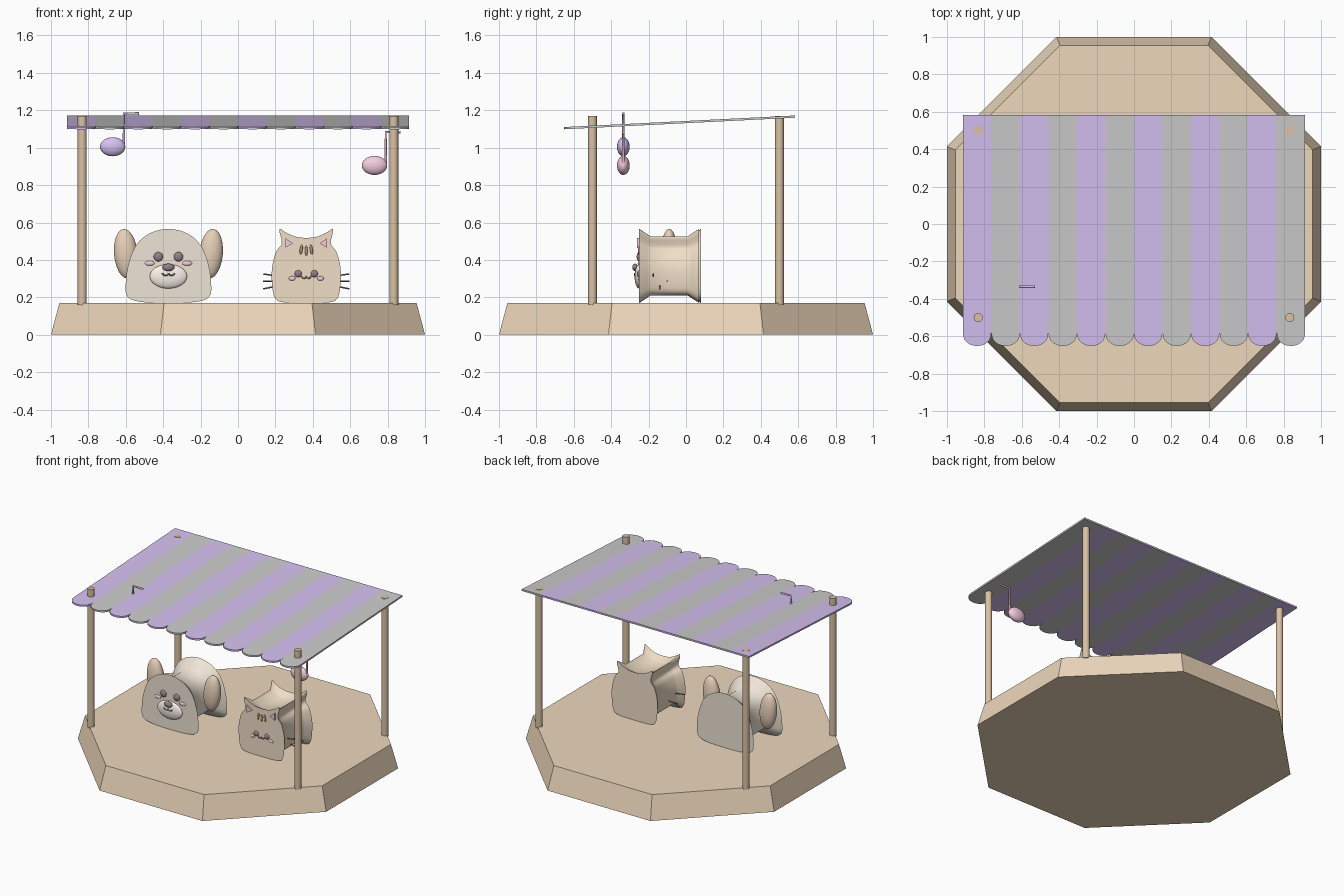
import bpy, bmesh, math
from mathutils import Vector

if "Cube" in bpy.data.objects:
    bpy.data.objects.remove(bpy.data.objects["Cube"])


def material(name, r, g, b):
    m = bpy.data.materials.new(name)
    m.diffuse_color = (r, g, b, 1)
    m.use_nodes = True
    m.node_tree.nodes["Principled BSDF"].inputs["Base Color"].default_value = m.diffuse_color
    return m


WOOD = material("wood", 0.85, 0.68, 0.5)
POST = material("post_wood", 0.7, 0.54, 0.37)
PURPLE = material("purple", 0.67, 0.53, 0.88)
PINK = material("pink", 0.92, 0.6, 0.72)
CREAM = material("cream", 0.86, 0.78, 0.67)
TAN = material("tan", 0.88, 0.74, 0.58)
EAR = material("ear_tan", 0.8, 0.63, 0.48)
PALE = material("pale", 0.95, 0.9, 0.82)
DARK = material("dark", 0.3, 0.22, 0.25)
BROWN = material("brown", 0.45, 0.3, 0.2)


def finish(ob, name, mat, smooth=True):
    ob.name = name
    if mat:
        ob.data.materials.append(mat)
    if smooth:
        bpy.ops.object.select_all(action='DESELECT')
        ob.select_set(True)
        bpy.context.view_layer.objects.active = ob
        bpy.ops.object.shade_smooth_by_angle(angle=math.radians(40))
    return ob


def from_bmesh(bm, name, mat, smooth=True):
    bmesh.ops.recalc_face_normals(bm, faces=bm.faces)
    me = bpy.data.meshes.new(name)
    bm.to_mesh(me)
    bm.free()
    ob = bpy.data.objects.new(name, me)
    bpy.context.collection.objects.link(ob)
    return finish(ob, name, mat, smooth)


def ball(name, loc, radii, mat, tilt=0, seg=24):
    bpy.ops.mesh.primitive_uv_sphere_add(segments=seg, ring_count=seg // 2,
                                         location=loc, rotation=(0, tilt, 0))
    ob = bpy.context.object
    ob.scale = radii
    return finish(ob, name, mat)


def tube(name, pts, radius, mat):
    cu = bpy.data.curves.new(name, 'CURVE')
    cu.dimensions = '3D'
    cu.bevel_depth = radius
    cu.bevel_resolution = 2
    cu.use_fill_caps = True
    sp = cu.splines.new('POLY')
    sp.points.add(len(pts) - 1)
    for p, c in zip(sp.points, pts):
        p.co = (*c, 1)
    ob = bpy.data.objects.new(name, cu)
    bpy.context.collection.objects.link(ob)
    cu.materials.append(mat)
    return ob


def smooth_loop(half, steps=4):
    """Mirror a half outline and round it with Catmull-Rom."""
    pts = [Vector(p) for p in half + [(-x, z) for x, z in half[-2:0:-1]]]
    n, out = len(pts), []
    for i in range(n):
        a, b, c, d = (pts[(i + k) % n] for k in (-1, 0, 1, 2))
        for s in range(steps):
            t = s / steps
            out.append(0.5 * (2 * b + (c - a) * t + (2 * a - 5 * b + 4 * c - d) * t * t
                              + (3 * b - a - 3 * c + d) * t ** 3))
    return out


def loaf(name, half, cx, y0, y1, r, k, mat):
    """Outline extruded along y with rounded front and back rims."""
    loop, cz = smooth_loop(half), 0.367
    arc = [i * math.pi / 12 for i in range(7)]
    rings = [(y0 + r * (1 - math.sin(a)), 1 - k * (1 - math.cos(math.pi / 2 - a)))
             for a in reversed(arc)]
    rings += [(y1 - (y - y0), s) for y, s in reversed(rings)]
    bm = bmesh.new()
    vs = [[bm.verts.new((cx + p.x * s, y, cz + (p.y - cz) * s)) for p in loop]
          for y, s in rings]
    n = len(loop)
    for a, b in zip(vs, vs[1:]):
        for i in range(n):
            bm.faces.new((a[i], a[(i + 1) % n], b[(i + 1) % n], b[i]))
    bm.faces.new(vs[0])
    bm.faces.new(vs[-1])
    return from_bmesh(bm, name, mat)


# octagonal platform
c = math.cos(math.pi / 8)
bpy.ops.mesh.primitive_cone_add(vertices=8, radius1=1 / c, radius2=0.955 / c, depth=0.17,
                                location=(0, 0, 0.085), rotation=(0, 0, math.pi / 8))
finish(bpy.context.object, "platform", WOOD, False)

# posts
for sx in (-1, 1):
    for sy in (-1, 1):
        bpy.ops.mesh.primitive_cylinder_add(vertices=20, radius=0.024, depth=1.01,
                                            location=(sx * 0.833, sy * 0.5, 0.665))
        finish(bpy.context.object, "post", POST)

# striped awning with scalloped front
W = 1.83 / 12
for i in range(12):
    cx = -0.915 + W * (i + 0.5)
    edge = [(cx + W / 2, 0.583), (cx - W / 2, 0.583)]
    for j in range(13):
        t = math.pi * j / 12
        edge.append((cx - W / 2 * math.cos(t), -0.577 - 0.075 * math.sin(t) ** 0.8))
    bm = bmesh.new()
    f = bm.faces.new([bm.verts.new((x, y, 1.131 + 0.05 * y)) for x, y in edge])
    ext = bmesh.ops.extrude_face_region(bm, geom=[f])
    bmesh.ops.translate(bm, vec=(0, 0, 0.012),
                        verts=[v for v in ext["geom"] if isinstance(v, bmesh.types.BMVert)])
    from_bmesh(bm, "awning_stripe", PURPLE if i % 2 == 0 else None)

# hanging note ornaments
for x, z, mat in ((-0.67, 1.005, PURPLE), (0.73, 0.905, PINK)):
    ball("note_head", (x, -0.335, z), (0.068, 0.034, 0.051), mat)
    tube("note_stem", [(x + 0.06, -0.335, z), (x + 0.06, -0.335, z + 0.178),
                       (x + 0.14, -0.335, z + 0.178)], 0.007, mat)

# puppy
DX, F = -0.372, -0.25
loaf("puppy_body", [(0, .566), (.1, .542), (.172, .48), (.213, .38), (.228, .28),
                    (.22, .205), (.15, .176), (0, .17)], DX, F, 0.08, 0.09, 0.34, CREAM)
ball("puppy_muzzle", (DX, F, 0.312), (0.1, 0.025, 0.065), PALE)
ball("puppy_nose", (DX, F - 0.022, 0.36), (0.032, 0.015, 0.02), DARK)
for s in (-1, 1):
    ball("puppy_ear", (DX + s * 0.228, -0.09, 0.433), (0.063, 0.045, 0.133), EAR, s * 0.09)
    ball("puppy_eye", (DX + s * 0.054, F, 0.417), (0.025, 0.014, 0.025), DARK)
    ball("puppy_cheek", (DX + s * 0.1, F, 0.382), (0.026, 0.008, 0.013), PINK)

# kitten
KX = 0.365
loaf("kitten_body", [(0, .518), (.06, .525), (.115, .55), (.138, .566), (.143, .55),
                     (.131, .487), (.163, .44), (.184, .35), (.181, .25),
                     (.165, .192), (.12, .173), (0, .17)], KX, F, 0.07, 0.06, 0.2, TAN)
for s in (-1, 1):
    ball("kitten_eye", (KX + s * 0.043, F, 0.326), (0.019, 0.012, 0.019), DARK)
    ball("kitten_cheek", (KX + s * 0.076, F, 0.301), (0.018, 0.007, 0.012), PINK)
    # inner ear triangle
    bm = bmesh.new()
    tri = [(0.112, 0.517), (0.072, 0.488), (0.112, 0.465)]
    f = bm.faces.new([bm.verts.new((KX + s * x, F - 0.012, z)) for x, z in tri])
    ext = bmesh.ops.extrude_face_region(bm, geom=[f])
    bmesh.ops.translate(bm, vec=(0, 0.03, 0),
                        verts=[v for v in ext["geom"] if isinstance(v, bmesh.types.BMVert)])
    from_bmesh(bm, "kitten_inner_ear", PINK)
    # whiskers
    for y, z0, z1 in ((-0.175, 0.315, 0.325), (-0.1, 0.287, 0.287), (-0.14, 0.26, 0.245)):
        tube("whisker", [(KX + s * 0.16, y, z0), (KX + s * 0.23, y, z1)], 0.004, DARK)
# forehead stripes
for x, z in ((-0.027, 0.455), (0, 0.45), (0.027, 0.455)):
    ball("kitten_stripe", (KX + x, F, z), (0.008, 0.007, 0.027), BROWN, -x * 5, 16)

# small curled mouths
for name, cx, y, z, r in (("puppy_mouth", DX, F - 0.025, 0.33, 0.016),
                          ("kitten_mouth", KX, F - 0.002, 0.312, 0.012)):
    for s in (-1, 1):
        tube(name, [(cx + s * r * (1 - math.cos(a * math.pi / 6)), y,
                     z - r * 0.8 * math.sin(a * math.pi / 6)) for a in range(7)], 0.004, DARK)
